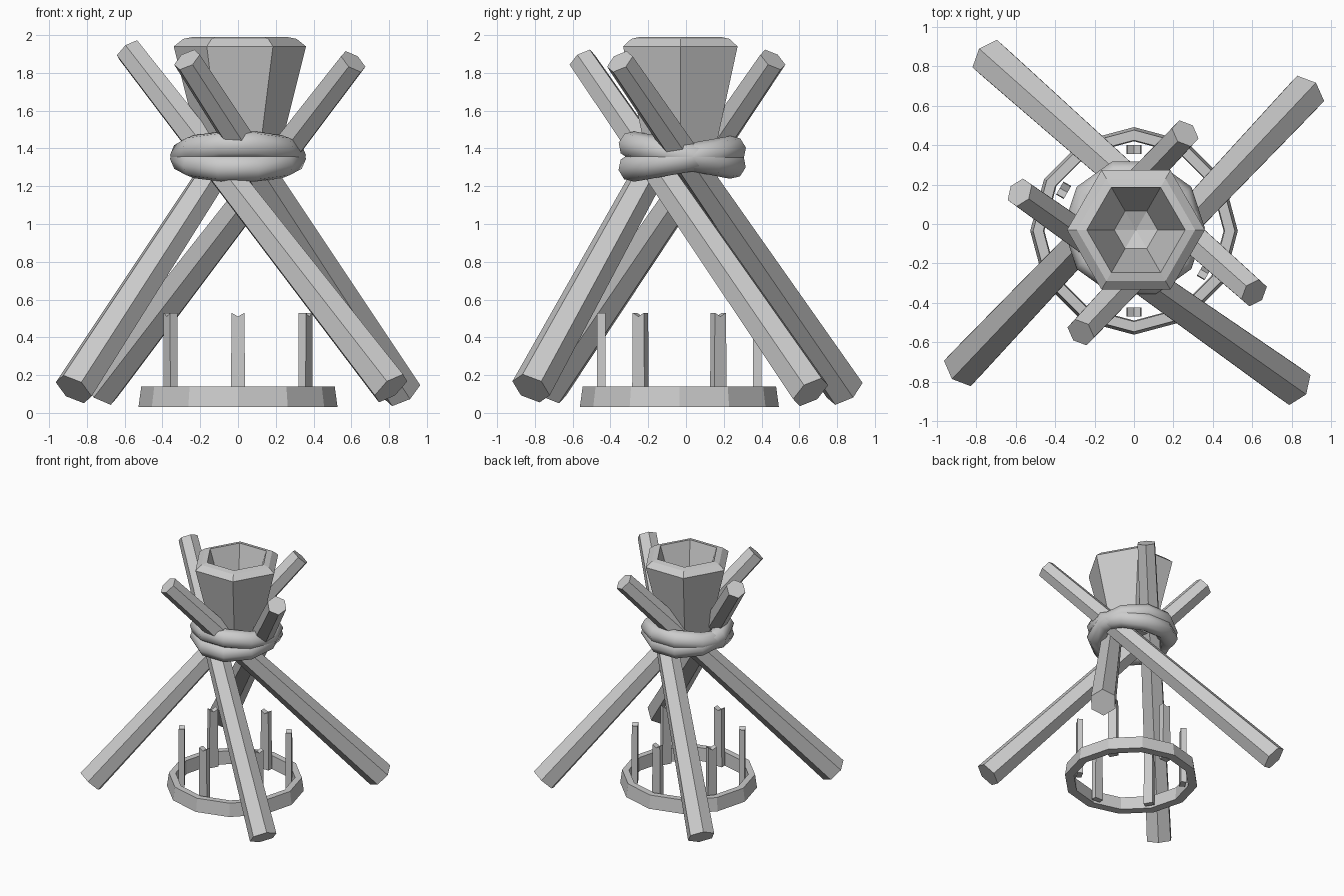
import bpy, bmesh, math
from mathutils import Vector, Matrix

cube = bpy.data.objects.get("Cube")
if cube:
    bpy.data.objects.remove(cube, do_unlink=True)

GREY = (0.6, 0.6, 0.6, 1)
mat = bpy.data.materials.new("plain grey")
mat.use_nodes = True
mat.diffuse_color = GREY
mat.node_tree.nodes["Principled BSDF"].inputs["Base Color"].default_value = GREY


def finish(bm, name):
    bmesh.ops.recalc_face_normals(bm, faces=bm.faces)
    mesh = bpy.data.meshes.new(name)
    bm.to_mesh(mesh)
    bm.free()
    mesh.materials.append(mat)
    obj = bpy.data.objects.new(name, mesh)
    bpy.context.collection.objects.link(obj)
    return obj


def lathe(name, profile, sides, centre, closed=False):
    """Faceted solid of revolution; radius 0 makes a single point."""
    bm = bmesh.new()
    rings = []
    for r, z in profile:
        count = sides if r else 1
        rings.append([bm.verts.new((centre[0] + r * math.cos(math.tau * i / sides),
                                    centre[1] + r * math.sin(math.tau * i / sides), z))
                      for i in range(count)])
    pairs = list(zip(rings, rings[1:]))
    if closed:
        pairs.append((rings[-1], rings[0]))
    for a, b in pairs:
        for i in range(sides):
            j = (i + 1) % sides
            corners = [a[i % len(a)], a[j % len(a)], b[j % len(b)], b[i % len(b)]]
            bm.faces.new(list(dict.fromkeys(corners)))
    return finish(bm, name)


def pole(name, foot, tip):
    """Tapered six-sided beam between two points."""
    foot, tip = Vector(foot), Vector(tip)
    axis = tip - foot
    place = Matrix.Translation((foot + tip) / 2) @ axis.to_track_quat('Z', 'Y').to_matrix().to_4x4()
    bm = bmesh.new()
    bmesh.ops.create_cone(bm, cap_ends=True, segments=6, radius1=0.108, radius2=0.077,
                          depth=axis.length, matrix=place)
    return finish(bm, name)


# Four crossing support poles
pole("pole_back_right", (-0.73, 0.84, 0.12), (0.61, -0.35, 1.86))
pole("pole_back_left", (0.87, 0.66, 0.11), (-0.27, -0.55, 1.87))
pole("pole_front_right", (-0.87, -0.73, 0.125), (0.26, 0.46, 1.87))
pole("pole_front_left", (0.81, -0.82, 0.13), (-0.58, 0.16, 1.92))

# Six-sided hollow cup resting in the crossing
lathe("cup", [(0, 1.3), (0.19, 1.3), (0.35, 1.94), (0.3, 1.98), (0.25, 1.99),
              (0.11, 1.56), (0, 1.52)], 6, (0.01, -0.03))

# Two rope loops tilted against each other
for name, tilt, z in (("rope_upper", -11, 1.365), ("rope_lower", 10, 1.345)):
    tube = [(0.285 + 0.075 * math.cos(math.tau * k / 8), 0.075 * math.sin(math.tau * k / 8))
            for k in range(8)]
    rope = lathe(name, tube, 10, (0, 0), closed=True)
    rope.data.transform(Matrix.Translation((0, -0.02, z)) @ Matrix.Rotation(math.radians(tilt), 4, 'X'))
    for poly in rope.data.polygons:
        poly.use_smooth = True

# Base hoop
CENTRE = (0, -0.035)
lathe("base_hoop", [(0.527, 0.03), (0.512, 0.14), (0.46, 0.14), (0.455, 0.03)], 12, CENTRE, closed=True)

# Six notched upright posts inside the hoop
outline = [(-0.038, 0.04), (0.038, 0.04), (0.034, 0.53), (0, 0.51), (-0.034, 0.53)]
for n in range(6):
    bm = bmesh.new()
    face = bm.faces.new([bm.verts.new((0.435, t, z)) for t, z in outline])
    extruded = bmesh.ops.extrude_face_region(bm, geom=[face])["geom"]
    moved = [v for v in extruded if isinstance(v, bmesh.types.BMVert)]
    bmesh.ops.translate(bm, verts=moved, vec=(-0.045, 0, 0))
    if face.is_valid and len(face.link_loops if hasattr(face, "link_loops") else face.loops) == 0:
        bm.faces.remove(face)
    turn = Matrix.Rotation(math.radians(30 + 60 * n), 4, 'Z')
    bm.transform(Matrix.Translation((*CENTRE, 0)) @ turn)
    finish(bm, f"post_{n + 1}")
